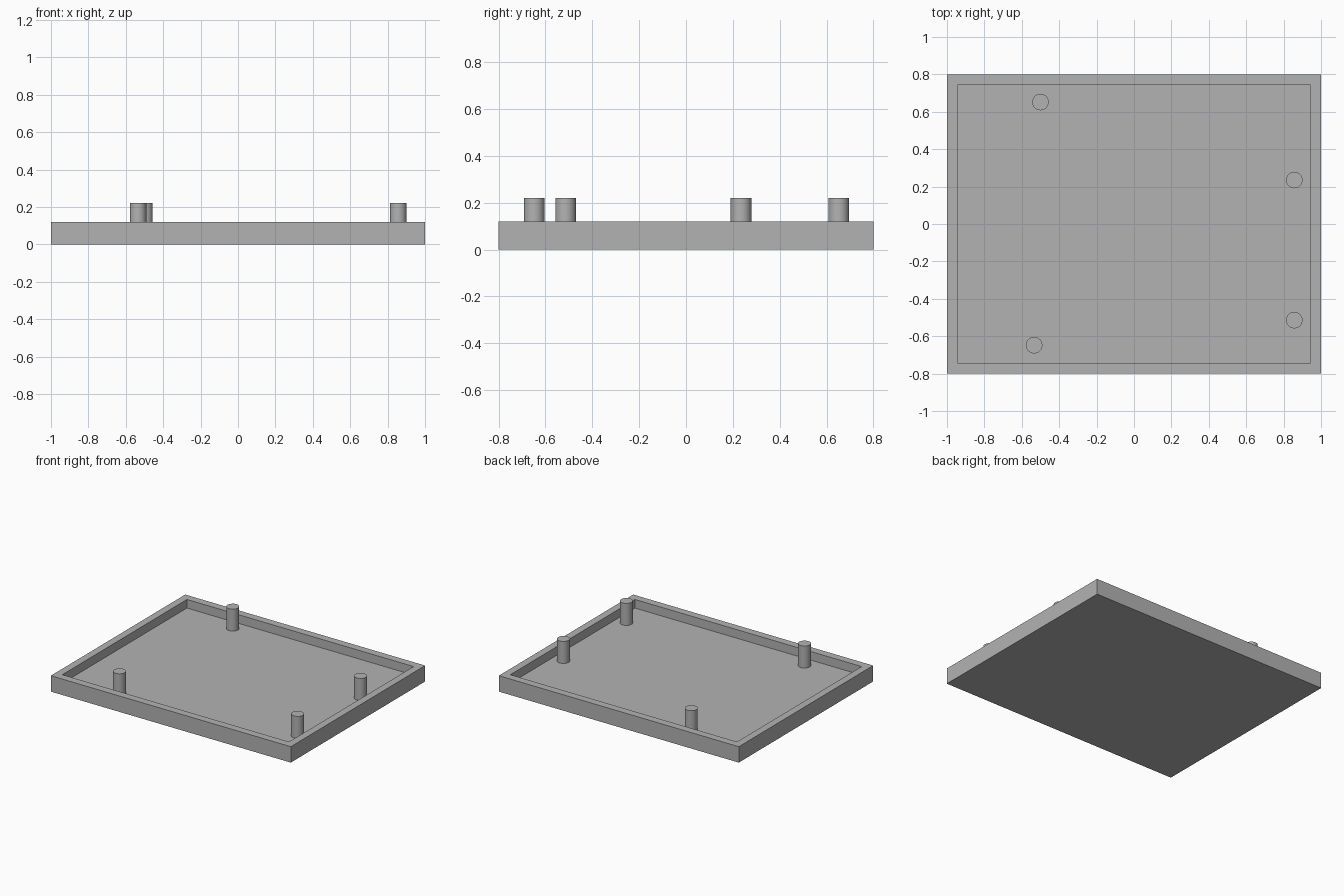
import bpy
import bmesh
import math

cube = bpy.data.objects.get("Cube")
if cube:
    bpy.data.objects.remove(cube, do_unlink=True)

LENGTH, WIDTH, RIM_Z, FLOOR_Z = 2.0, 1.6, 0.12, 0.055
INNER_X, INNER_Y = 0.945, 0.742
POST_R, POST_TOP = 0.044, 0.221

grey = bpy.data.materials.new("plain grey")
grey.use_nodes = True
colour = (0.45, 0.45, 0.45, 1)
grey.diffuse_color = colour
grey.node_tree.nodes["Principled BSDF"].inputs["Base Color"].default_value = colour


def add_object(name, bm):
    mesh = bpy.data.meshes.new(name)
    bm.normal_update()
    bm.to_mesh(mesh)
    bm.free()
    mesh.materials.append(grey)
    obj = bpy.data.objects.new(name, mesh)
    bpy.context.collection.objects.link(obj)
    return obj


# Shallow tray: a box whose top is inset into a rim and sunk to the floor
bm = bmesh.new()
bmesh.ops.create_cube(bm, size=1)
for v in bm.verts:
    v.co = (v.co.x * LENGTH, v.co.y * WIDTH, (v.co.z + 0.5) * RIM_Z)
bm.normal_update()
top = max(bm.faces, key=lambda f: f.calc_center_median().z)
bmesh.ops.inset_individual(bm, faces=[top], thickness=0.05)
for v in top.verts:
    v.co.x = math.copysign(INNER_X, v.co.x)
    v.co.y = math.copysign(INNER_Y, v.co.y)
wall = bmesh.ops.extrude_face_region(bm, geom=[top])
for v in [g for g in wall["geom"] if isinstance(g, bmesh.types.BMVert)]:
    v.co.z = FLOOR_Z
if top.is_valid:
    bmesh.ops.delete(bm, geom=[top], context="FACES_ONLY")
bmesh.ops.recalc_face_normals(bm, faces=bm.faces[:])
add_object("tray", bm)

# Round mounting posts standing on the tray floor
posts = {
    "back_right_post": (-0.50, 0.652),
    "front_right_post": (-0.534, -0.648),
    "back_left_post": (0.857, 0.235),
    "front_left_post": (0.857, -0.514),
}
for name, (x, y) in posts.items():
    bm = bmesh.new()
    bmesh.ops.create_cone(bm, cap_ends=True, segments=48, radius1=POST_R,
                          radius2=POST_R, depth=POST_TOP - FLOOR_Z)
    post = add_object(name, bm)
    post.location = (x, y, (POST_TOP + FLOOR_Z) / 2)
    bpy.ops.object.select_all(action="DESELECT")
    post.select_set(True)
    bpy.context.view_layer.objects.active = post
    bpy.ops.object.shade_smooth_by_angle(angle=math.radians(30))
